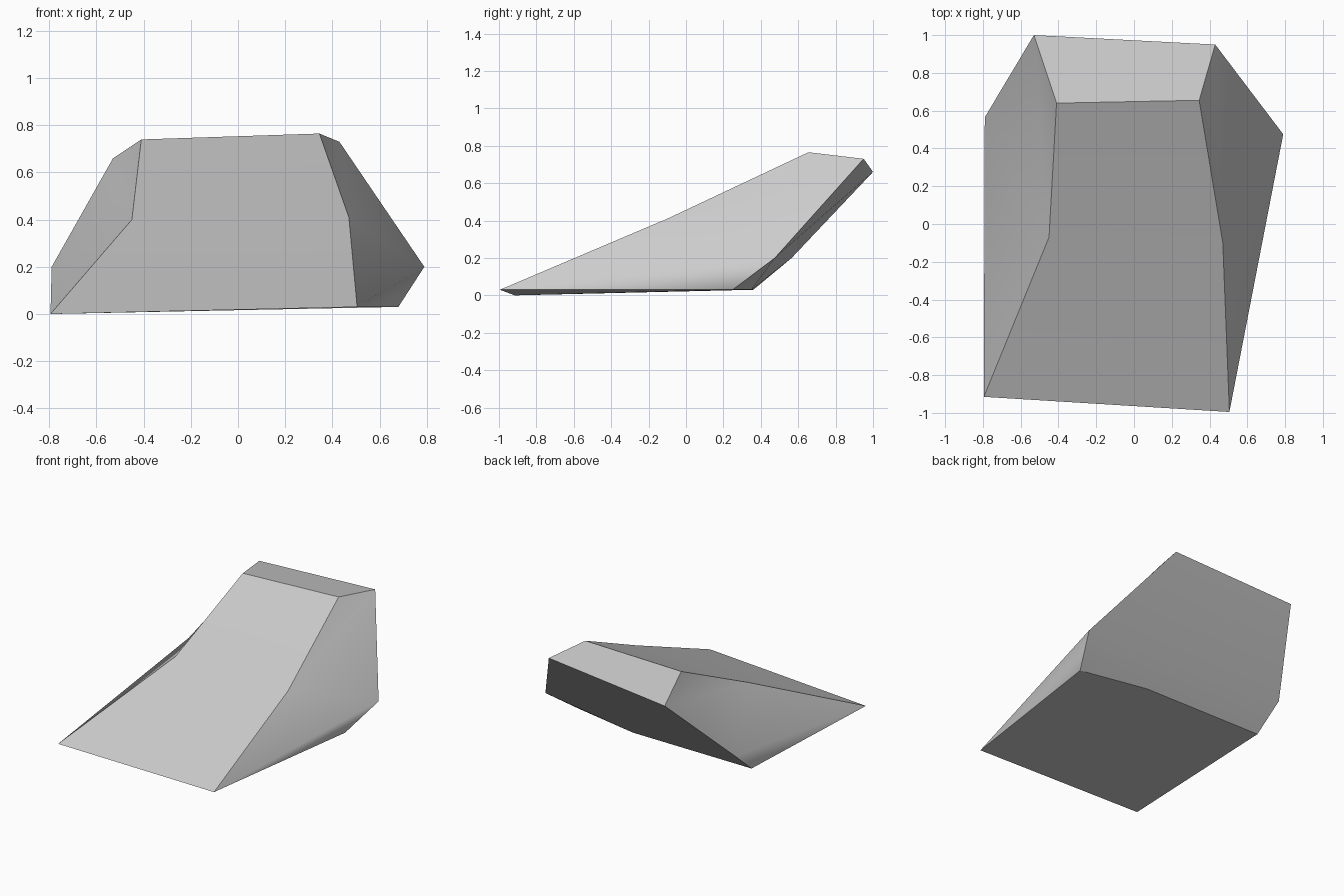
import bpy
import bmesh

cube = bpy.data.objects.get("Cube")
if cube:
    bpy.data.objects.remove(cube, do_unlink=True)

# Stone colour
stone = bpy.data.materials.new("stone_grey")
stone.use_nodes = True
colour = (0.6, 0.6, 0.6, 1)
stone.diffuse_color = colour
bsdf = stone.node_tree.nodes["Principled BSDF"]
bsdf.inputs["Base Color"].default_value = colour
bsdf.inputs["Roughness"].default_value = 0.9

# Corners of the wedge; r and l mark the +x and -x ends
corners = {
    "back_l": (-0.53, 1.0, 0.66), "back_r": (0.43, 0.95, 0.73),
    "crest_l": (-0.41, 0.64, 0.74), "crest_r": (0.345, 0.655, 0.765),
    "slope_l": (-0.45, -0.07, 0.40), "slope_r": (0.47, -0.1, 0.41),
    "toe_l": (-0.795, -0.915, 0.0), "toe_r": (0.505, -0.995, 0.03),
    "hip_l": (-0.79, 0.565, 0.2), "hip_r": (0.79, 0.475, 0.2),
    "heel_l": (-0.775, 0.36, 0.03), "heel_r": (0.68, 0.25, 0.03),
    "heel_mid": (0.18, 0.35, 0.03),
}

# Each side is a set of facets that blend softly together
sides = {
    "cap": ["crest_l crest_r back_r back_l"],
    "ramp": ["toe_l toe_r slope_r slope_l", "slope_l slope_r crest_r crest_l"],
    "back": ["back_l back_r hip_r hip_l", "hip_r heel_r heel_mid",
             "hip_l hip_r heel_mid heel_l"],
    "base": ["toe_r toe_l heel_l heel_mid heel_r"],
}
for e in "lr":
    sides["flank_" + e] = [
        f"slope_{e} crest_{e} back_{e}", f"slope_{e} back_{e} hip_{e}",
        f"slope_{e} hip_{e} toe_{e}", f"toe_{e} hip_{e} heel_{e}"]

bm = bmesh.new()
verts = {name: bm.verts.new(co) for name, co in corners.items()}
side_of = {}
for side, facets in sides.items():
    for facet in facets:
        face = bm.faces.new([verts[n] for n in facet.split()])
        face.smooth = True
        side_of[face] = side
bmesh.ops.recalc_face_normals(bm, faces=bm.faces[:])

# Keep a hard edge wherever two sides meet
for edge in bm.edges:
    edge.smooth = len({side_of[f] for f in edge.link_faces}) == 1

mesh = bpy.data.meshes.new("wedge_rock")
bm.to_mesh(mesh)
bm.free()
mesh.materials.append(stone)
rock = bpy.data.objects.new("wedge_rock", mesh)
bpy.context.collection.objects.link(rock)
